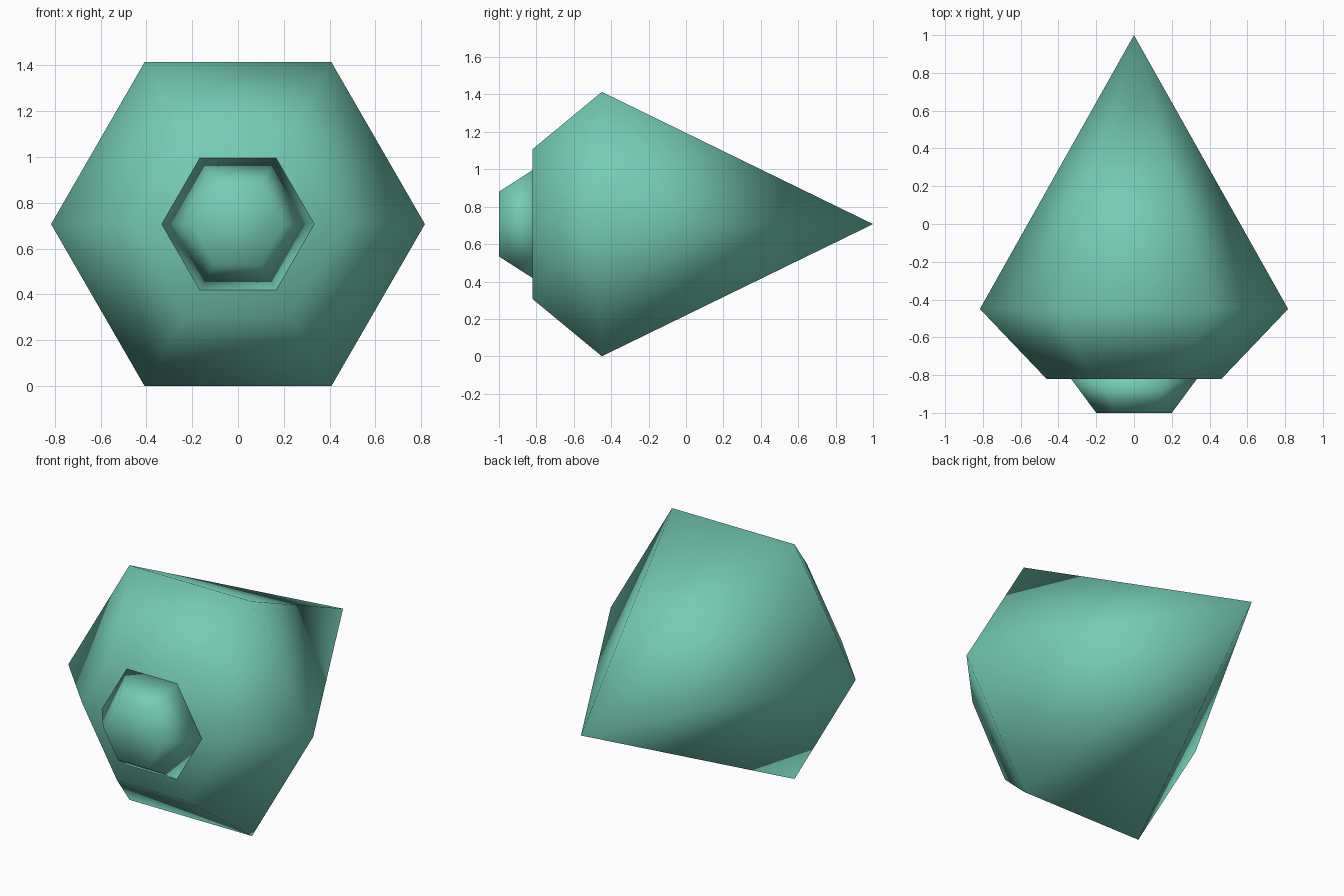
import bpy, bmesh, math

if "Cube" in bpy.data.objects:
    bpy.data.objects.remove(bpy.data.objects["Cube"])

CENTRE_Z = 0.707

# One flat colour for the whole gem
green = bpy.data.materials.new("sea green")
green.diffuse_color = (0.18, 0.60, 0.46, 1.0)
green.use_nodes = True
green.node_tree.nodes["Principled BSDF"].inputs["Base Color"].default_value = green.diffuse_color


def hex_solid(name, rings, apex_y=None):
    """Welded six-sided solid along y from (y, radius) rings, optionally pointed."""
    bm = bmesh.new()
    loops = []
    for y, r in rings:
        loops.append([bm.verts.new((r * math.cos(i * math.pi / 3), y,
                                    CENTRE_Z + r * math.sin(i * math.pi / 3)))
                      for i in range(6)])
    for a, b in zip(loops, loops[1:]):
        for i in range(6):
            j = (i + 1) % 6
            bm.faces.new((a[i], a[j], b[j], b[i]))
    bm.faces.new(loops[0])
    if apex_y is None:
        bm.faces.new(loops[-1])
    else:
        tip = bm.verts.new((0, apex_y, CENTRE_Z))
        for i in range(6):
            bm.faces.new((loops[-1][i], loops[-1][(i + 1) % 6], tip))
    bmesh.ops.recalc_face_normals(bm, faces=bm.faces)
    for f in bm.faces:
        f.smooth = True
    mesh = bpy.data.meshes.new(name)
    bm.to_mesh(mesh)
    bm.free()
    mesh.materials.append(green)
    obj = bpy.data.objects.new(name, mesh)
    bpy.context.collection.objects.link(obj)
    return obj


# Main crystal: flat front, wide girdle, long point to the back
hex_solid("crystal_body", [(-0.82, 0.463), (-0.45, 0.816)], apex_y=1.0)

# Small tapered stud on the front face
hex_solid("front_stud", [(-1.0, 0.2), (-0.82, 0.333)])
